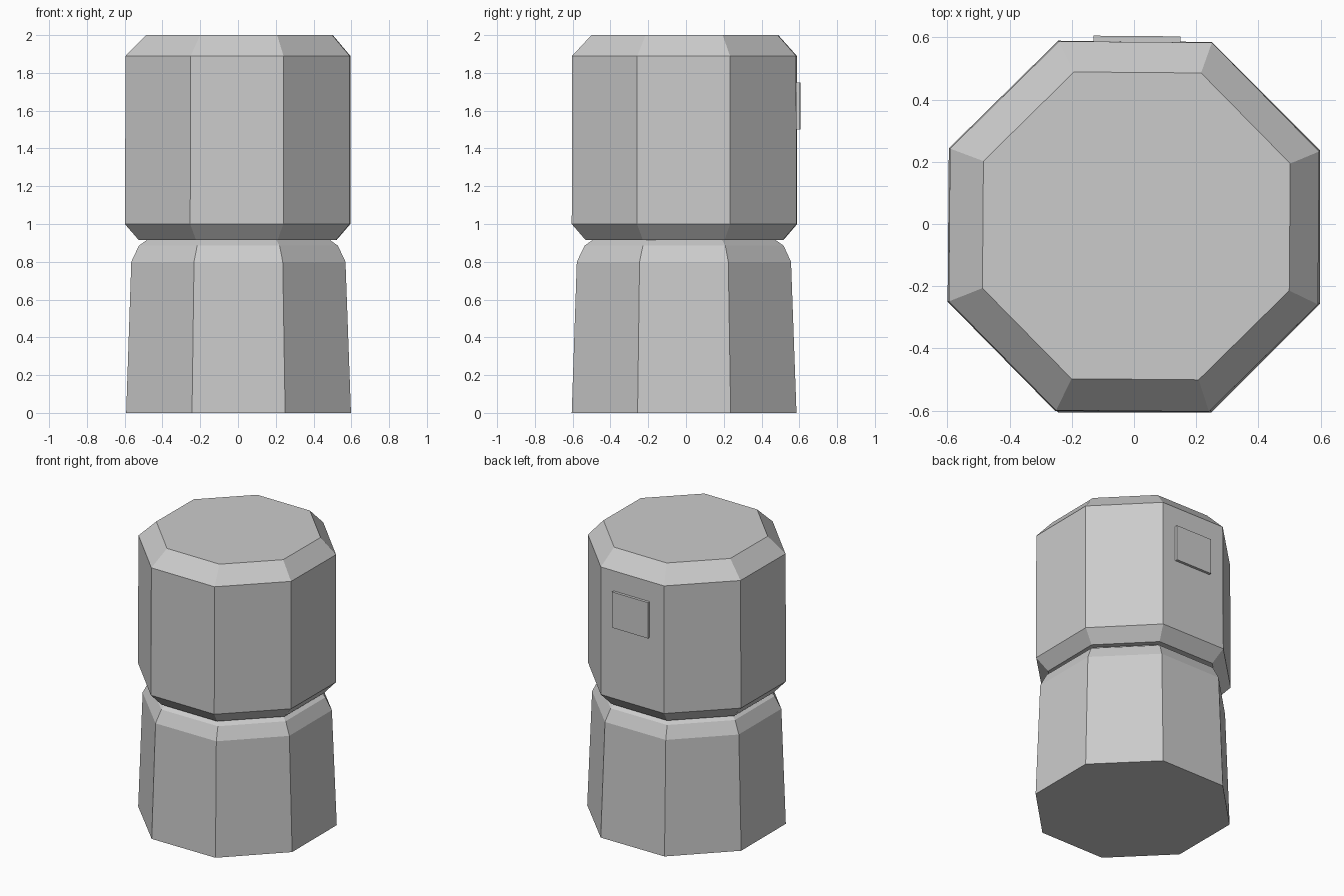
import bpy, bmesh, math

if "Cube" in bpy.data.objects:
    bpy.data.objects.remove(bpy.data.objects["Cube"])


def octagon_loft(name, rings, turn=0.0):
    """Flat-sided octagonal solid; rings = (z, half width across flats, centre x, centre y)."""
    bm = bmesh.new()
    loops = []
    for z, half, cx, cy in rings:
        r = half / math.cos(math.pi / 8)
        angles = [math.pi / 8 + i * math.pi / 4 + turn for i in range(8)]
        loops.append([bm.verts.new((cx + r * math.cos(a), cy + r * math.sin(a), z)) for a in angles])
    for low, high in zip(loops, loops[1:]):
        for i in range(8):
            j = (i + 1) % 8
            bm.faces.new((low[i], low[j], high[j], high[i]))
    bm.faces.new(loops[0][::-1])
    bm.faces.new(loops[-1])
    mesh = bpy.data.meshes.new(name)
    bm.to_mesh(mesh)
    bm.free()
    obj = bpy.data.objects.new(name, mesh)
    bpy.context.collection.objects.link(obj)
    return obj


# Tapered base with rounded shoulder
octagon_loft("lower_body", [
    (0.0, 0.595, 0.003, -0.010),
    (0.8, 0.567, 0.002, -0.011),
    (0.885, 0.527, 0.002, -0.010),
    (0.915, 0.485, 0.002, -0.010),
])

# Chamfered upper drum
octagon_loft("upper_body", [
    (0.915, 0.522, -0.002, -0.008),
    (1.0, 0.595, -0.002, -0.008),
    (1.89, 0.593, 0.0, -0.008),
    (2.0, 0.493, 0.0075, -0.006),
], turn=-0.008)

# Thin square plate on the back face
bpy.ops.mesh.primitive_cube_add(size=1, location=(0.01, 0.588, 1.625), rotation=(0, 0, -0.008))
plate = bpy.context.object
plate.name = "back_plate"
plate.scale = (0.28, 0.032, 0.25)
